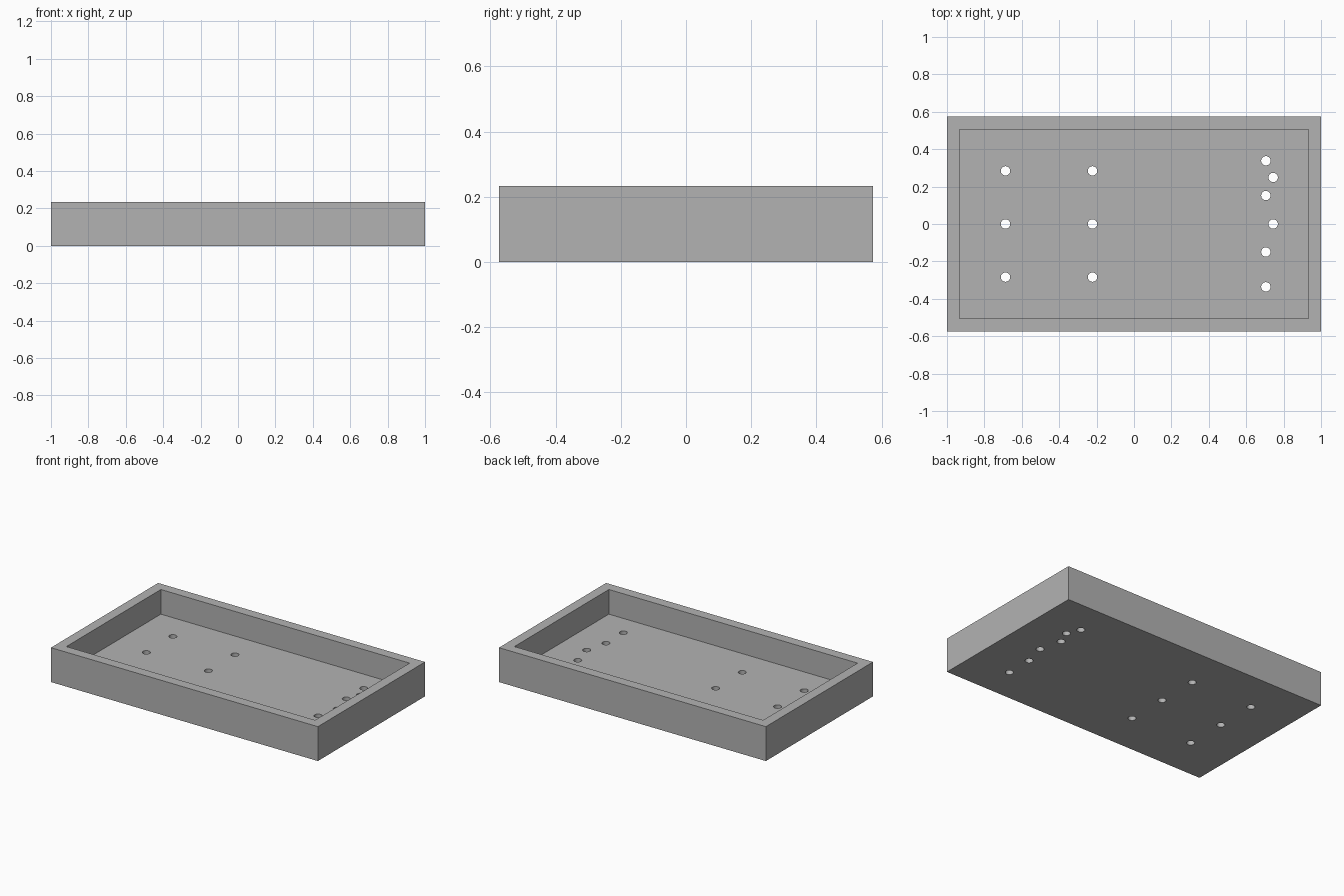
import bpy, bmesh, math
from mathutils import Matrix

LENGTH, WIDTH, HEIGHT = 2.0, 1.147, 0.233
WALL, FLOOR = 0.068, 0.066
HOLE_RADIUS = 0.025

cube = bpy.data.objects.get("Cube")
if cube:
    bpy.data.objects.remove(cube, do_unlink=True)


def make_object(name, bm):
    mesh = bpy.data.meshes.new(name)
    bm.to_mesh(mesh)
    bm.free()
    obj = bpy.data.objects.new(name, mesh)
    bpy.context.collection.objects.link(obj)
    return obj


grey = bpy.data.materials.new("plain grey")
grey.use_nodes = True
colour = (0.45, 0.45, 0.45, 1)
grey.diffuse_color = colour
grey.node_tree.nodes["Principled BSDF"].inputs["Base Color"].default_value = colour

# Open tray: a box whose top face is inset and sunk to the floor
bm = bmesh.new()
bmesh.ops.create_cube(bm, size=1, matrix=Matrix.Translation((0, 0, HEIGHT / 2))
                      @ Matrix.Diagonal((LENGTH, WIDTH, HEIGHT, 1)))
top = max(bm.faces, key=lambda f: f.calc_center_median().z)
bmesh.ops.inset_region(bm, faces=[top], thickness=WALL, use_even_offset=True)
pocket = bmesh.ops.extrude_discrete_faces(bm, faces=[top])["faces"][0]
for vert in pocket.verts:
    vert.co.z = FLOOR
bmesh.ops.recalc_face_normals(bm, faces=bm.faces)
tray = make_object("tray", bm)
tray.data.materials.append(grey)

# Hole layout: a regular grid on the right, two staggered columns on the left
holes = [(x, y) for x in (-0.687, -0.222) for y in (-0.284, 0, 0.284)]
holes += [(0.705, y) for y in (-0.336, -0.15, 0.152, 0.338)]
holes += [(0.744, y) for y in (0, 0.249)]

# Drill the holes through the floor
bm = bmesh.new()
for x, y in holes:
    bmesh.ops.create_cone(bm, cap_ends=True, segments=32, radius1=HOLE_RADIUS,
                          radius2=HOLE_RADIUS, depth=FLOOR * 2,
                          matrix=Matrix.Translation((x, y, FLOOR / 2)))
drill = make_object("hole_cutter", bm)
drill.data.materials.append(grey)
drill.hide_render = True
cut = tray.modifiers.new("floor holes", "BOOLEAN")
cut.operation = "DIFFERENCE"
cut.solver = "EXACT"
cut.object = drill

bpy.ops.object.select_all(action="DESELECT")
tray.select_set(True)
bpy.context.view_layer.objects.active = tray
bpy.ops.object.modifier_apply(modifier=cut.name)
bpy.data.objects.remove(drill, do_unlink=True)
bpy.ops.object.shade_smooth_by_angle(angle=math.radians(30))
